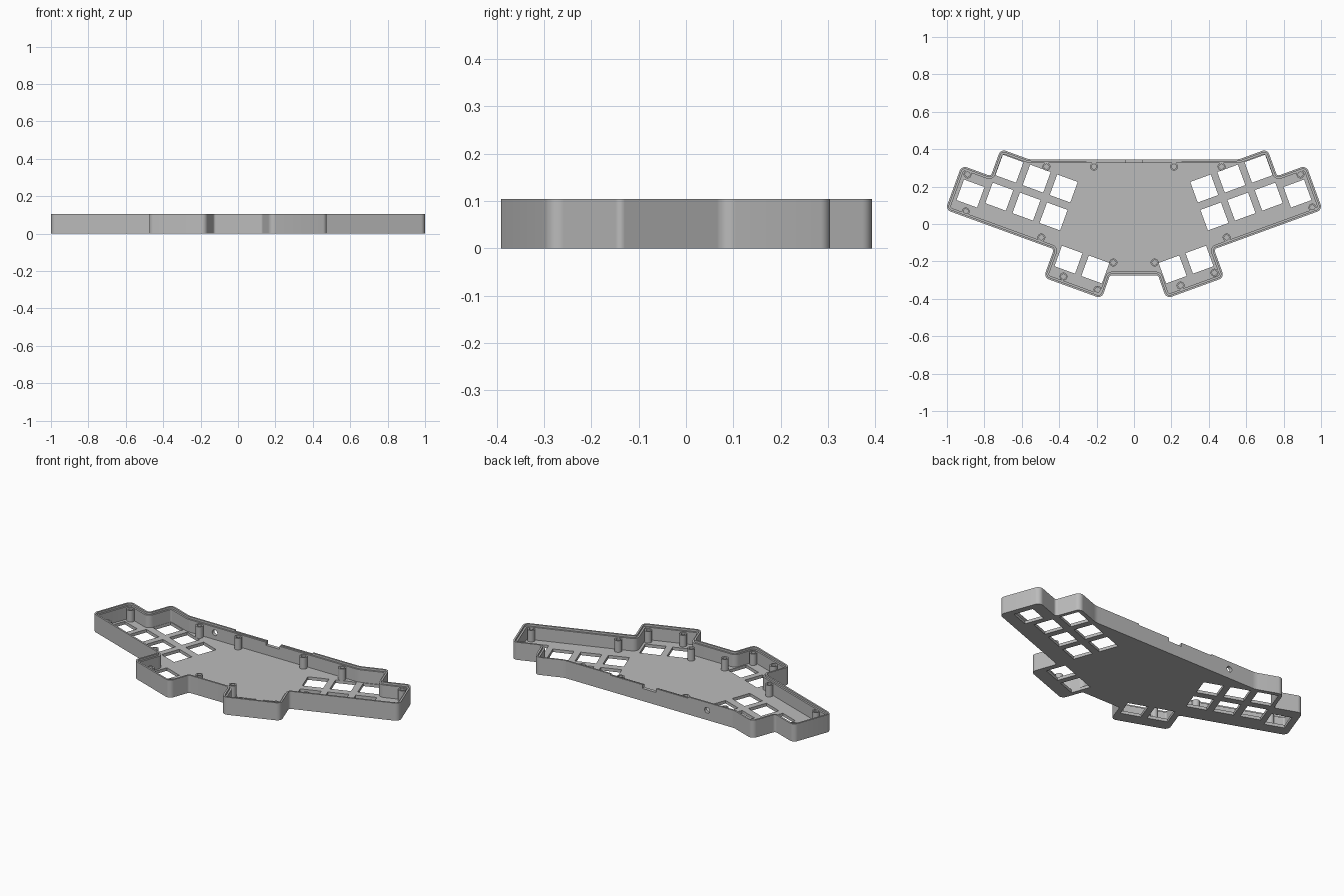
import bpy, bmesh, math
from mathutils import Vector, Matrix

if "Cube" in bpy.data.objects:
    bpy.data.objects.remove(bpy.data.objects["Cube"])

H, FLOOR, WALL, LIP = 0.104, 0.018, 0.02, 0.01
A = math.radians(20)
C, S = math.cos(A), math.sin(A)

grey = bpy.data.materials.new("grey plastic")
grey.diffuse_color = (0.5, 0.5, 0.5, 1)
grey.use_nodes = True
grey.node_tree.nodes["Principled BSDF"].inputs["Base Color"].default_value = grey.diffuse_color


def uv(u, v):
    """Point given in the frame of the right key cluster, turned 20 degrees."""
    return Vector((u * C - v * S, u * S + v * C))


def fillet_outline(pts, inset):
    """Offset a counter-clockwise outline inward and round its corners."""
    n = len(pts)
    out = []
    for i in range(n):
        p, a, b = pts[i], pts[i - 1], pts[(i + 1) % n]
        d1, d2 = (p - a).normalized(), (b - p).normalized()
        turn = math.atan2(d1.x * d2.y - d1.y * d2.x, d1.dot(d2))
        n1, n2 = Vector((-d1.y, d1.x)), Vector((-d2.y, d2.x))
        m = (n1 + n2) / (1 + n1.dot(n2))
        q = p + m * inset
        r = 0.03 - inset if turn > 0 else 0.015 + inset
        if abs(turn) < 0.6:
            r = 0.1 + inset
        sgn = 1 if turn > 0 else -1
        centre = q + m * r * sgn
        steps = 8
        for k in range(steps + 1):
            t = turn * k / steps
            arm = -n1 * r * sgn
            out.append(centre + Vector((arm.x * math.cos(t) - arm.y * math.sin(t),
                                        arm.x * math.sin(t) + arm.y * math.cos(t))))
    return out


def new_object(name, bm):
    bmesh.ops.recalc_face_normals(bm, faces=bm.faces)
    me = bpy.data.meshes.new(name)
    bm.to_mesh(me)
    bm.free()
    me.materials.append(grey)
    ob = bpy.data.objects.new(name, me)
    bpy.context.collection.objects.link(ob)
    return ob


def prism(name, pts, z0, z1):
    bm = bmesh.new()
    f = bm.faces.new([bm.verts.new((p.x, p.y, z0)) for p in pts])
    up = bmesh.ops.extrude_face_region(bm, geom=[f])["geom"]
    bmesh.ops.translate(bm, vec=(0, 0, z1 - z0),
                        verts=[e for e in up if isinstance(e, bmesh.types.BMVert)])
    return new_object(name, bm)


def cut(body, cutter):
    mod = body.modifiers.new("cut", 'BOOLEAN')
    mod.operation, mod.solver, mod.object = 'DIFFERENCE', 'EXACT', cutter
    bpy.context.view_layer.objects.active = body
    bpy.ops.object.modifier_apply(modifier=mod.name)
    bpy.data.objects.remove(cutter, do_unlink=True)


def smooth(ob):
    bpy.ops.object.select_all(action='DESELECT')
    ob.select_set(True)
    bpy.context.view_layer.objects.active = ob
    bpy.ops.object.shade_smooth_by_angle(angle=math.radians(30))


# Case outline: right half, then mirrored
half = [Vector((0.129, -0.275)), uv(0.026, -0.434), uv(0.356, -0.434),
        uv(0.356, -0.273), uv(0.973, -0.273), uv(0.973, -0.021),
        uv(0.807, -0.021), uv(0.807, 0.133), Vector((0.559, 0.345))]
outline = half + [Vector((-p.x, p.y)) for p in reversed(half)]

# Tray with a stepped rim
case = prism("keyboard_case", fillet_outline(outline, 0), 0, H)
cut(case, prism("cavity", fillet_outline(outline, WALL), FLOOR, H + 0.1))
cut(case, prism("rim_step", fillet_outline(outline, LIP), H - 0.012, H + 0.1))

# Square switch openings on both sides
keys = [(0.877, -0.146), (0.111, -0.299), (0.264, -0.299)]
keys += [(u, v) for u in (0.727, 0.572, 0.418) for v in (0.05, -0.109)]
w = 0.0585
for u, v in keys:
    square = [uv(u + a * w, v + b * w) for a, b in ((-1, -1), (1, -1), (1, 1), (-1, 1))]
    cut(case, prism("key_cut", square, -0.1, FLOOR + 0.02))
    cut(case, prism("key_cut", [Vector((-p.x, p.y)) for p in square], -0.1, FLOOR + 0.02))

# Back wall: shallow lowered rim, connector notch and round socket hole
for hw, z in ((0.255, H - 0.008), (0.045, H - 0.03)):
    box = [Vector(p) for p in ((-hw, 0.31), (hw, 0.31), (hw, 0.4), (-hw, 0.4))]
    cut(case, prism("notch_cut", box, z, H + 0.1))
bm = bmesh.new()
bmesh.ops.create_cone(bm, cap_ends=True, segments=24, radius1=0.017, radius2=0.017, depth=0.12,
                      matrix=Matrix.Translation((-0.38, 0.345, 0.058)) @ Matrix.Rotation(math.pi / 2, 4, 'X'))
cut(case, new_object("socket_cut", bm))
smooth(case)

# Hollow screw posts
shared = [(0.89, 0.265), (0.468, 0.307), (0.214, 0.307), (0.495, -0.072), (0.11, -0.206)]
posts = [(s * x, y) for x, y in shared for s in (1, -1)]
posts += [(0.954, 0.088), (0.43, -0.26), (0.249, -0.329),
          (-0.90, 0.067), (-0.377, -0.281), (-0.195, -0.351)]
profile = [(0.021, 0.012), (0.021, 0.086), (0.013, 0.086), (0.013, 0.03), (0, 0.03)]
for i, (x, y) in enumerate(posts):
    bm = bmesh.new()
    vs = [bm.verts.new((r, 0, z)) for r, z in profile]
    es = [bm.edges.new(p) for p in zip(vs, vs[1:])]
    bmesh.ops.spin(bm, geom=vs + es, cent=(0, 0, 0), axis=(0, 0, 1),
                   angle=2 * math.pi, steps=24, use_duplicate=False)
    bmesh.ops.remove_doubles(bm, verts=bm.verts, dist=1e-5)
    post = new_object(f"screw_post_{i + 1}", bm)
    post.location = (x, y, 0)
    smooth(post)
